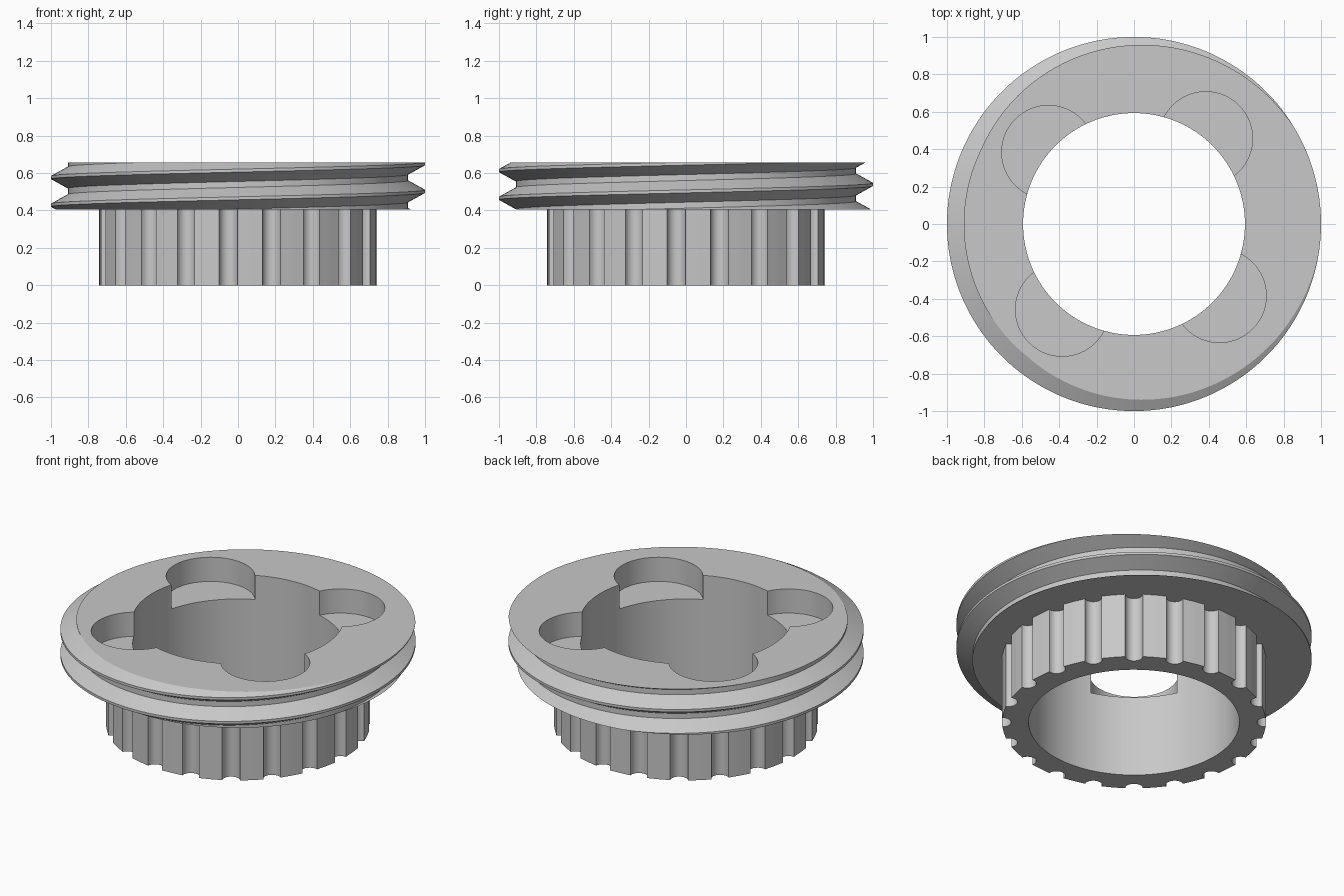
import bpy, bmesh
from math import sin, cos, pi, radians, tau

if "Cube" in bpy.data.objects:
    bpy.data.objects.remove(bpy.data.objects["Cube"], do_unlink=True)

BASE, TOP = 0.405, 0.655        # threaded flange
ROOT, CREST = 0.91, 1.0
PITCH, CREST_Z = 0.148, 0.502
BORE = 0.593
COLLAR, GROOVES, GROOVE_R = 0.742, 20, 0.05
COLUMNS = 180

grey = bpy.data.materials.new("plain grey")
grey.use_nodes = True
GREY = (0.58, 0.58, 0.58, 1)
grey.diffuse_color = GREY
grey.node_tree.nodes["Principled BSDF"].inputs["Base Color"].default_value = GREY


def add_object(name, bm):
    bmesh.ops.recalc_face_normals(bm, faces=bm.faces)
    mesh = bpy.data.meshes.new(name)
    bm.to_mesh(mesh)
    bm.free()
    mesh.materials.append(grey)
    ob = bpy.data.objects.new(name, mesh)
    bpy.context.collection.objects.link(ob)
    return ob


def extrude(name, points, z0, z1):
    """Solid prism from a flat outline."""
    bm = bmesh.new()
    face = bm.faces.new([bm.verts.new((x, y, z0)) for x, y in points])
    result = bmesh.ops.extrude_face_region(bm, geom=[face], use_keep_orig=True)
    verts = [g for g in result["geom"] if isinstance(g, bmesh.types.BMVert)]
    bmesh.ops.translate(bm, verts=verts, vec=(0, 0, z1 - z0))
    return add_object(name, bm)


def circle(cx, cy, r, n):
    return [(cx + r * cos(tau * i / n), cy + r * sin(tau * i / n)) for i in range(n)]


def cut(ob, cutter):
    cutter.hide_render = True
    mod = ob.modifiers.new("cut", "BOOLEAN")
    mod.operation, mod.solver, mod.object = "DIFFERENCE", "EXACT", cutter
    bpy.ops.object.select_all(action="DESELECT")
    bpy.context.view_layer.objects.active = ob
    ob.select_set(True)
    bpy.ops.object.modifier_apply(modifier=mod.name)
    bpy.data.objects.remove(cutter, do_unlink=True)


def smooth(ob):
    bpy.ops.object.select_all(action="DESELECT")
    bpy.context.view_layer.objects.active = ob
    ob.select_set(True)
    bpy.ops.object.shade_smooth_by_angle(angle=radians(28))


def thread_radius(z, crest_z):
    d = abs((z - crest_z + PITCH / 2) % PITCH - PITCH / 2)
    return ROOT + (CREST - ROOT) * min(1, max(0, (0.058 - d) / 0.05))


# Threaded flange: helical rows clipped by the top and bottom planes
bm = bmesh.new()
columns = []
for i in range(COLUMNS + 1):
    a = tau * i / COLUMNS
    crest_z = CREST_Z + PITCH * i / COLUMNS
    column = []
    for turn in range(-3, 3):
        for offset in (-0.058, -0.008, 0.008, 0.058):
            z = min(TOP, max(BASE, crest_z + turn * PITCH + offset))
            r = thread_radius(z, crest_z)
            column.append(bm.verts.new((r * cos(a), r * sin(a), z)))
    columns.append(column)
for a, b in zip(columns, columns[1:]):
    for j in range(len(a) - 1):
        bm.faces.new((a[j], b[j], b[j + 1], a[j + 1]))
bmesh.ops.remove_doubles(bm, verts=bm.verts, dist=0.0002)
bmesh.ops.holes_fill(bm, edges=[e for e in bm.edges if e.is_boundary], sides=0)
flange = add_object("threaded_flange", bm)

# Central bore and four round pockets in the flange
cut(flange, extrude("bore_cutter", circle(0, 0, BORE, 128), -0.5, 1.5))
for k in range(4):
    a = radians(50) + k * pi / 2
    spot = circle(0.597 * cos(a), 0.597 * sin(a), 0.25, 64)
    cut(flange, extrude("pocket_cutter", spot, 0.505, 1.5))
smooth(flange)

# Splined collar: round outline with scooped grooves
outline = []
step = tau / GROOVES
half = GROOVE_R / COLLAR
for k in range(GROOVES):
    a = radians(-4) + k * step
    for i in range(11):
        t = a - pi / 2 - pi * i / 10
        outline.append((COLLAR * cos(a) + GROOVE_R * cos(t),
                        COLLAR * sin(a) + GROOVE_R * sin(t)))
    for i in range(1, 6):
        t = a + half + (step - 2 * half) * i / 6
        outline.append((COLLAR * cos(t), COLLAR * sin(t)))
collar = extrude("splined_collar", outline, 0, BASE)
cut(collar, extrude("bore_cutter", circle(0, 0, BORE, 128), -0.5, 1.5))
smooth(collar)
